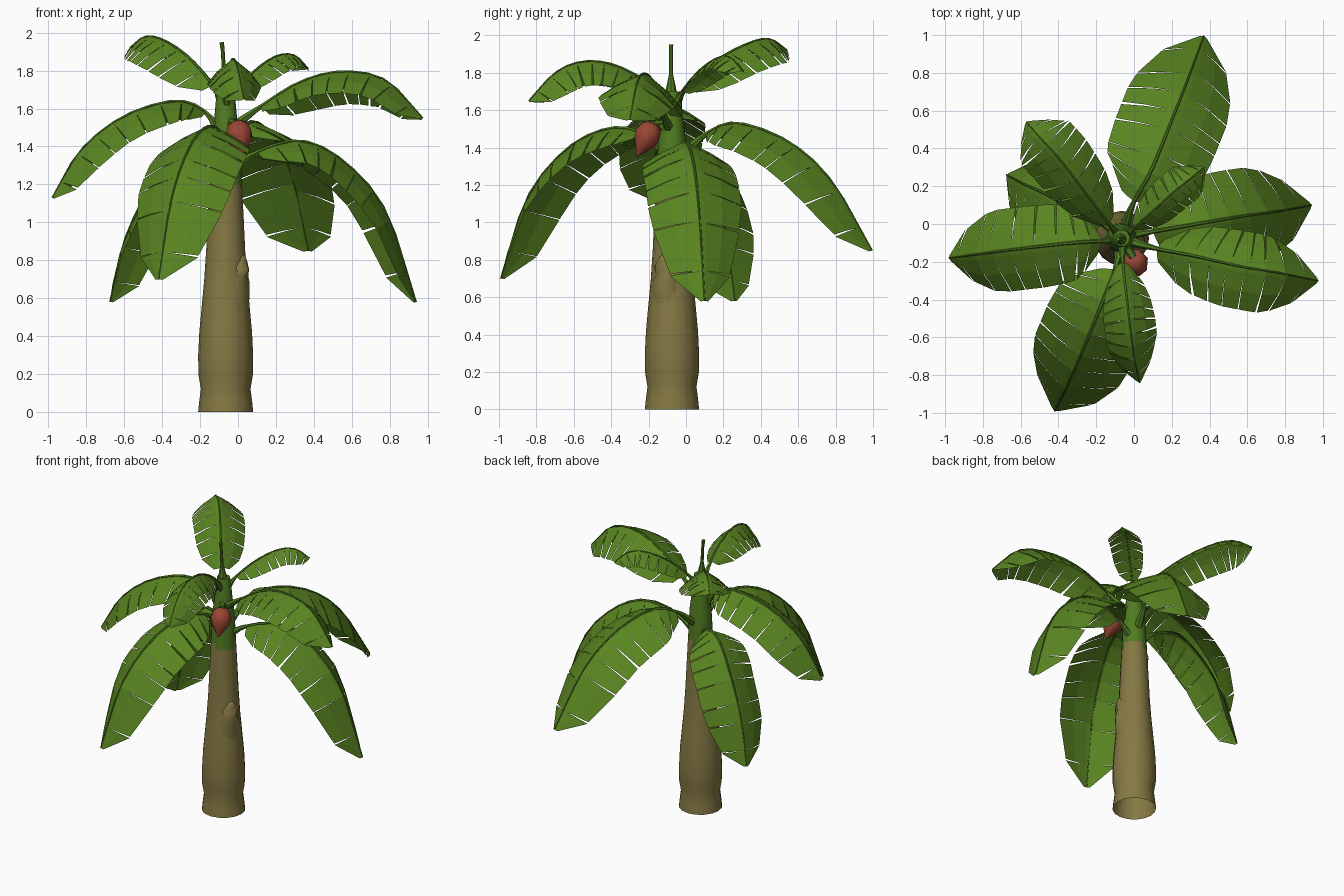
import bpy, bmesh, math, random
from mathutils import Vector

if "Cube" in bpy.data.objects:
    bpy.data.objects.remove(bpy.data.objects["Cube"])

random.seed(4)
UP = Vector((0, 0, 1))


def material(name, rgb):
    m = bpy.data.materials.new(name)
    m.diffuse_color = (*rgb, 1)
    m.use_nodes = True
    m.node_tree.nodes["Principled BSDF"].inputs["Base Color"].default_value = m.diffuse_color
    return m


BROWN = material("trunk brown", (0.235, 0.19, 0.057))
LEAF = material("leaf green", (0.1, 0.235, 0.015))
STALK = material("stalk green", (0.08, 0.2, 0.015))
RED = material("flower red", (0.32, 0.06, 0.033))


def finish(bm, name, mats, smooth=None):
    me = bpy.data.meshes.new(name)
    bm.to_mesh(me)
    bm.free()
    ob = bpy.data.objects.new(name, me)
    bpy.context.collection.objects.link(ob)
    for m in mats:
        me.materials.append(m)
    if smooth:
        bpy.context.view_layer.objects.active = ob
        ob.select_set(True)
        bpy.ops.object.shade_smooth_by_angle(angle=math.radians(smooth))
        ob.select_set(False)
    return ob


def spline(pts, t):
    """Catmull-Rom point at t in 0..1."""
    p = [Vector(q) for q in pts]
    p = [2 * p[0] - p[1]] + p + [2 * p[-1] - p[-2]]
    n = len(pts) - 1
    i = min(int(t * n), n - 1)
    f = t * n - i
    a, b, c, d = p[i:i + 4]
    return 0.5 * (2 * b + (c - a) * f + (2 * a - 5 * b + 4 * c - d) * f * f
                  + (3 * b - a - 3 * c + d) * f ** 3)


def tube(bm, pts, radii, sides, mat=0):
    """Capped tube through pts with a radius at each one."""
    rings = []
    for i, p in enumerate(pts):
        t = (pts[min(i + 1, len(pts) - 1)] - pts[max(i - 1, 0)]).normalized()
        ref = UP if abs(t.z) < 0.97 else Vector((0, 1, 0))
        s = t.cross(ref).normalized()
        n = s.cross(t)
        rings.append([bm.verts.new(p + radii[i] * (s * math.cos(a) + n * math.sin(a)))
                      for a in (2 * math.pi * k / sides for k in range(sides))])
    faces = [bm.faces.new(rings[0][::-1]), bm.faces.new(rings[-1])]
    for r, q in zip(rings, rings[1:]):
        for k in range(sides):
            j = (k + 1) % sides
            faces.append(bm.faces.new((r[k], r[j], q[j], q[k])))
    for f in faces:
        f.material_index = mat
    bmesh.ops.recalc_face_normals(bm, faces=faces)
    return faces


OUTLINE = [(0, .3), (.08, .68), (.2, .9), (.4, 1), (.7, 1), (.84, .87), (.93, .62), (1, .08)]


def width_at(u):
    for (a, wa), (b, wb) in zip(OUTLINE, OUTLINE[1:]):
        if u <= b:
            return wa + (wb - wa) * (u - a) / (b - a)
    return OUTLINE[-1][1]


def leaf(name, pts, width, fold, roll=0, rib=.013):
    bm = bmesh.new()
    start = 1 / (len(pts) - 1)           # blade begins at the second point

    def frame(u):
        t = start + (1 - start) * u
        p = spline(pts, t)
        tan = (spline(pts, min(t + .02, 1)) - spline(pts, max(t - .02, 0))).normalized()
        s = tan.cross(UP).normalized()
        return p, tan, s, s.cross(tan)

    # torn blade: strips on each side of the rib, parted by narrow slits
    strips = 9
    rows = (.12, .55, 1)
    for side in (1, -1):
        cuts = [0] + [(i + random.uniform(-.15, .15)) / strips for i in range(1, strips)] + [1]
        cuts[-2] = .92

        def point(u, f, du=0):
            p, tan, s, n = frame(u)
            a = math.radians(fold * (.8 + .35 * f) - side * roll)
            w = width * width_at(u) * f
            shift = .06 * w * (1 - u) + du * f
            return bm.verts.new(p + tan * shift + side * s * w * math.cos(a) - n * w * math.sin(a))

        inner = [(point(u, 0), point(u, rows[0])) for u in cuts]
        for i in range(strips):
            g0 = random.choice((.002, .004, .008)) if i else 0
            g1 = random.choice((.002, .004, .008)) if i < strips - 1 else 0
            (a, c), (b, d) = inner[i], inner[i + 1]
            quads = [(a, b, d, c)]
            for f in rows[1:]:
                e, h = point(cuts[i], f, g0), point(cuts[i + 1], f, -g1)
                quads.append((c, d, h, e))
                c, d = e, h
            for q in quads:
                bm.faces.new(q if side < 0 else q[::-1])
    # leaf stalk and midrib
    n = 14
    path = [spline(pts, i / n) for i in range(n + 1)]
    radii = [max(.004, rib * (1 - .75 * i / n) + (.016 * (1 - i / 3) if i < 3 else 0))
             for i in range(n + 1)]
    tube(bm, path, radii, 6, 1)
    return finish(bm, name, [LEAF, STALK])


# trunk: lathe profile open at the foot, brown below a ragged edge and green above
CX, CY = -.065, -.075
profile = [(0, .145), (.06, .139), (.12, .131), (.2, .144), (.3, .145), (.42, .139), (.55, .127),
           (.7, .113), (.85, .103), (1, .096), (1.12, .09), (1.16, .088), (1.2, .086), (1.24, .084),
           (1.28, .082), (1.35, .079), (1.45, .073), (1.55, .06), (1.64, .052), (1.7, .043)]
bm = bmesh.new()
faces = tube(bm, [Vector((CX, CY, z)) for z, r in profile], [r for z, r in profile], 16)
for f in faces:
    c = f.calc_center_median()
    edge = 1.22 + .04 * math.cos(2 * math.atan2(c.y - CY, c.x - CX) - 1.2)
    f.material_index = int(c.z > edge)
bmesh.ops.delete(bm, geom=[faces[0]], context='FACES_ONLY')
finish(bm, "trunk", [BROWN, STALK], 40)

# old leaf sheath left on the trunk, pointed at the top and wrapped against it
bm = bmesh.new()
out = Vector((.9, -.43, 0))
path = [Vector((CX, CY, z)) + out * d for z, d in
        ((.5, .03), (.6, .04), (.7, .05), (.77, .072), (.805, .092), (.825, .106))]
tube(bm, path, [.085, .089, .081, .063, .037, .012], 14)
finish(bm, "old_leaf_sheath", [BROWN], 50)

# rolled young leaf at the top
bm = bmesh.new()
path = [Vector(p) for p in ((CX, CY, 1.6), (-.07, -.08, 1.7), (-.074, -.08, 1.79),
                            (-.08, -.08, 1.9), (-.086, -.08, 1.95))]
tube(bm, path, [.045, .03, .011, .01, .012], 8)
finish(bm, "young_shoot", [STALK], 40)

# flower bud on its short stalk
bm = bmesh.new()
top, tip = Vector((-.005, -.175, 1.525)), Vector((.025, -.26, 1.355))
steps = [(0, .035), (.12, .06), (.35, .072), (.55, .064), (.8, .032), (1, .006)]
tube(bm, [top.lerp(tip, t) for t, r in steps], [r for t, r in steps], 8)
finish(bm, "flower_bud", [RED], 50)
bm = bmesh.new()
tube(bm, [Vector((-.05, -.09, 1.47)), Vector((-.03, -.14, 1.53)), top], [.025, .022, .02], 6)
finish(bm, "flower_stalk", [STALK])

# leaves: rib path from the crown to the tip, half width, fold angle, roll
leaf("leaf_right_upper", [(-.03, -.09, 1.5), (.12, -.13, 1.61), (.33, -.17, 1.74), (.55, -.22, 1.795),
                          (.78, -.26, 1.75), (.975, -.3, 1.55)], .255, 30, 8)
leaf("leaf_left", [(-.09, -.08, 1.45), (-.17, -.09, 1.58), (-.33, -.1, 1.64), (-.6, -.13, 1.56),
                   (-.83, -.16, 1.38), (-.98, -.18, 1.13)], .25, 25)
leaf("leaf_back", [(-.05, -.02, 1.36), (0, .12, 1.48), (.09, .28, 1.53), (.2, .55, 1.43),
                   (.29, .78, 1.22), (.37, .995, .85)], .31, 22)
leaf("leaf_front_left", [(-.07, -.1, 1.36), (-.1, -.24, 1.48), (-.17, -.42, 1.5), (-.26, -.64, 1.39),
                         (-.35, -.85, 1.13), (-.42, -.99, .7)], .295, 23)
leaf("leaf_right_lower", [(-.03, -.06, 1.28), (.1, -.04, 1.37), (.33, 0, 1.43), (.56, .04, 1.32),
                          (.78, .07, 1.06), (.94, .1, .58)], .285, 24)
leaf("leaf_back_left_lower", [(-.08, -.06, 1.24), (-.17, 0, 1.35), (-.32, .08, 1.35), (-.47, .16, 1.17),
                              (-.6, .22, .9), (-.675, .26, .58)], .245, 24)
leaf("leaf_back_left_upper", [(-.08, -.06, 1.6), (-.13, 0, 1.72), (-.26, .17, 1.87), (-.39, .34, 1.96),
                              (-.49, .45, 1.98), (-.57, .54, 1.92)], .215, 32, 0, .011)
leaf("leaf_back_right_small", [(-.05, -.07, 1.6), (0, -.02, 1.7), (.1, .07, 1.81), (.21, .17, 1.88),
                               (.3, .24, 1.88), (.37, .3, 1.81)], .13, 30, 0, .009)
leaf("leaf_front_upper", [(-.06, -.09, 1.6), (-.06, -.2, 1.74), (-.04, -.38, 1.84), (-.02, -.55, 1.86),
                          (0, -.7, 1.8), (.03, -.84, 1.65)], .19, 38, 0, .011)
